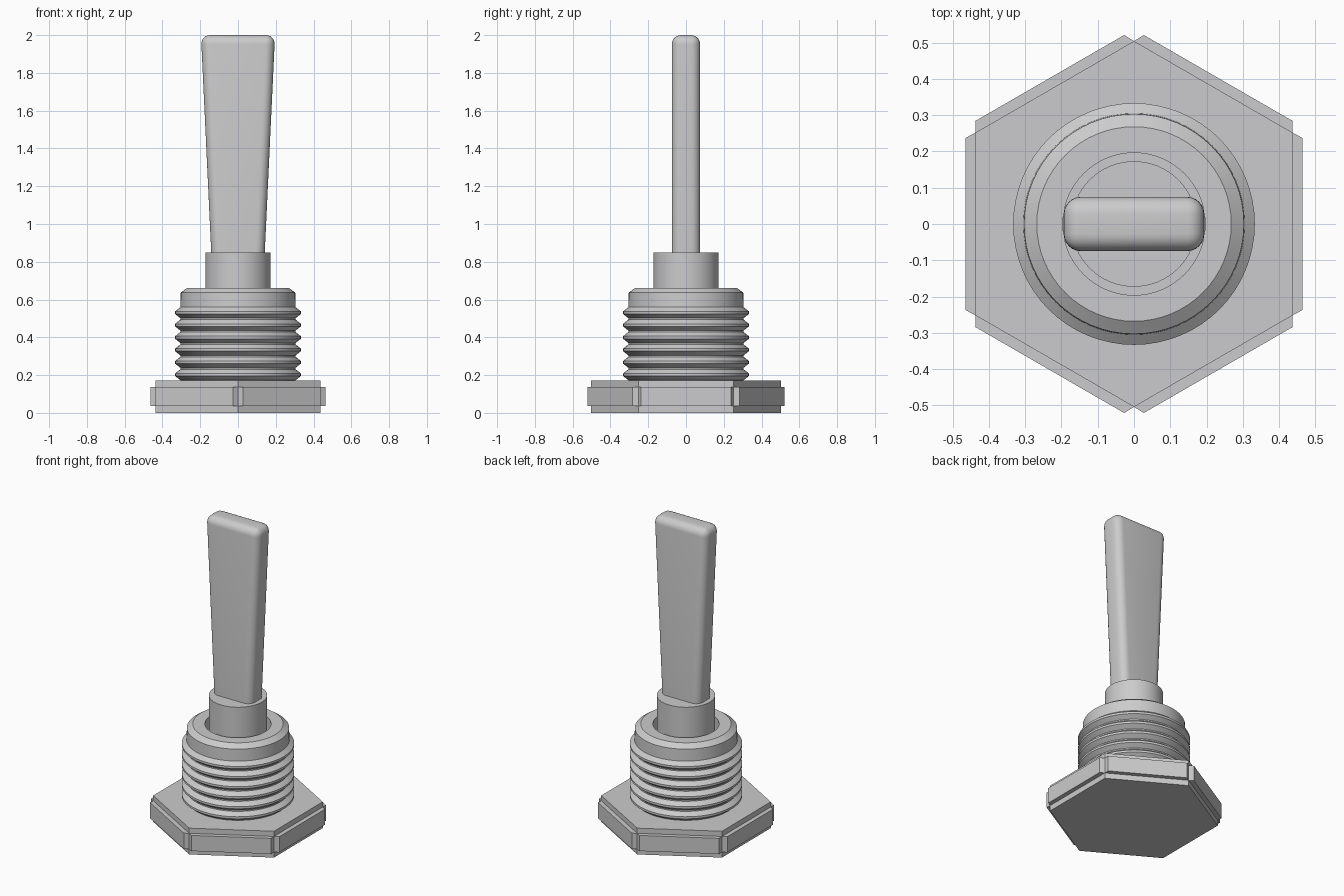
import bpy, bmesh, math
from mathutils import Vector

if "Cube" in bpy.data.objects:
    bpy.data.objects.remove(bpy.data.objects["Cube"])

grey = bpy.data.materials.new("satin grey")
grey.diffuse_color = (0.6, 0.6, 0.61, 1)
grey.use_nodes = True
grey.node_tree.nodes["Principled BSDF"].inputs["Base Color"].default_value = grey.diffuse_color


def make_object(name, bm, smooth_angle=None):
    bmesh.ops.recalc_face_normals(bm, faces=bm.faces[:])
    mesh = bpy.data.meshes.new(name)
    bm.to_mesh(mesh)
    bm.free()
    mesh.materials.append(grey)
    ob = bpy.data.objects.new(name, mesh)
    bpy.context.collection.objects.link(ob)
    if smooth_angle:
        bpy.ops.object.select_all(action='DESELECT')
        ob.select_set(True)
        bpy.context.view_layer.objects.active = ob
        bpy.ops.object.shade_smooth_by_angle(angle=math.radians(smooth_angle))
    return ob


def prism(bm, outline, z0, z1):
    low = [bm.verts.new((x, y, z0)) for x, y in outline]
    high = [bm.verts.new((x, y, z1)) for x, y in outline]
    n = len(outline)
    bm.faces.new(low)
    bm.faces.new(high)
    for i in range(n):
        j = (i + 1) % n
        bm.faces.new((low[i], low[j], high[j], high[i]))


def lathe(name, profile, sides=64):
    """Revolve (radius, z) points; zero radius ends close on the axis."""
    bm = bmesh.new()
    verts = [bm.verts.new((r, 0, z)) for r, z in profile]
    edges = [bm.edges.new(pair) for pair in zip(verts, verts[1:])]
    bmesh.ops.spin(bm, geom=verts + edges, axis=(0, 0, 1), cent=(0, 0, 0),
                   steps=sides, angle=math.tau)
    bmesh.ops.remove_doubles(bm, verts=bm.verts[:], dist=1e-5)
    return make_object(name, bm, 25)


# Hexagonal base with corners on the y axis
R = 0.504
corners = [Vector((R * math.sin(i * math.pi / 3), R * math.cos(i * math.pi / 3)))
           for i in range(6)]
bm = bmesh.new()
prism(bm, corners, 0, 0.172)
make_object("hex_base", bm)

# Raised band on each flat of the base, with slanted ends
bm = bmesh.new()
for i in range(6):
    a, b = corners[i], corners[(i + 1) % 6]
    along = (b - a).normalized()
    out = ((a + b) / 2).normalized() * 0.028
    prism(bm, [a, b, b + out - along * 0.015, a + out + along * 0.015], 0.036, 0.138)
make_object("base_side_bands", bm)

# Threaded bushing with a chamfered rim and a bored top
profile = [(0, 0.17), (0.305, 0.17)]
for i in range(6):
    z = 0.202 + i * 0.0657
    profile += [(0.305, z - 0.029), (0.333, z - 0.007),
                (0.333, z + 0.007), (0.305, z + 0.029)]
profile += [(0.303, 0.637), (0.268, 0.662), (0.196, 0.662), (0.196, 0.50), (0, 0.50)]
lathe("threaded_bushing", profile)

# Cylindrical collar holding the lever
lathe("lever_collar", [(0, 0.50), (0.173, 0.50), (0.173, 0.85), (0, 0.85)])

# Flat lever, wider at the top, with rounded edges
bm = bmesh.new()
bmesh.ops.create_cube(bm, size=1)
for v in bm.verts:
    top = v.co.z > 0
    v.co = Vector((math.copysign(0.196 if top else 0.137, v.co.x),
                   math.copysign(0.075, v.co.y), 2.0 if top else 0.75))
rounded = [e for e in bm.edges if max(v.co.z for v in e.verts) > 1]
bmesh.ops.bevel(bm, geom=rounded, offset=0.048, offset_type='OFFSET', segments=6,
                profile=0.5, affect='EDGES', clamp_overlap=True)
make_object("lever", bm, 40)
